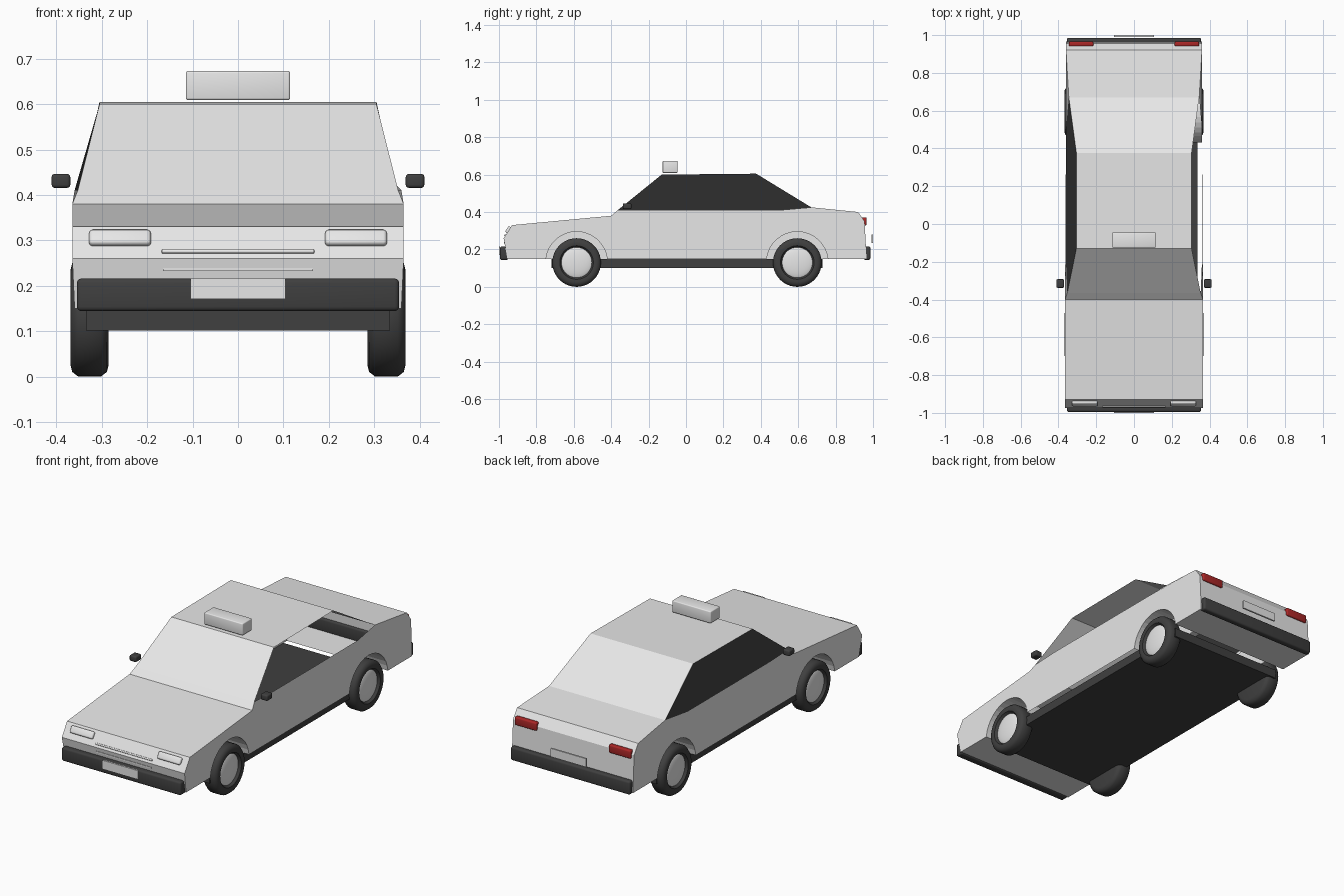
import bpy, bmesh, math
from mathutils import Matrix

if "Cube" in bpy.data.objects:
    bpy.data.objects.remove(bpy.data.objects["Cube"])


def material(name, rgb):
    m = bpy.data.materials.new(name)
    m.use_nodes = True
    m.diffuse_color = (*rgb, 1)
    m.node_tree.nodes["Principled BSDF"].inputs["Base Color"].default_value = (*rgb, 1)
    return m


PAINT = material("light grey paint", (0.8, 0.8, 0.8))
DARK = material("dark trim", (0.05, 0.05, 0.05))
GLASS = material("dark glass", (0.04, 0.04, 0.04))
RED = material("red lamp", (0.4, 0.02, 0.02))


def finish(bm, name, mats, smooth=False):
    mesh = bpy.data.meshes.new(name)
    bmesh.ops.recalc_face_normals(bm, faces=bm.faces)
    bm.to_mesh(mesh)
    bm.free()
    for m in mats:
        mesh.materials.append(m)
    ob = bpy.data.objects.new(name, mesh)
    bpy.context.collection.objects.link(ob)
    if smooth:
        bpy.ops.object.select_all(action="DESELECT")
        ob.select_set(True)
        bpy.context.view_layer.objects.active = ob
        bpy.ops.object.shade_smooth_by_angle(angle=math.radians(40))
    return ob


def box(name, center, size, mat, bevel=0.0, tilt=0.0):
    bm = bmesh.new()
    bmesh.ops.create_cube(bm, size=1)
    bmesh.ops.scale(bm, vec=size, verts=bm.verts)
    if bevel:
        bmesh.ops.bevel(bm, geom=bm.edges[:], offset=bevel, segments=3,
                        profile=0.5, affect="EDGES")
    bmesh.ops.transform(bm, matrix=Matrix.Translation(center) @ Matrix.Rotation(tilt, 4, "X"),
                        verts=bm.verts)
    return finish(bm, name, [mat], bevel > 0)


# Body shell: half width, y, z along the centre line from nose to tail
SECTION = [(0.36, -0.955, 0.15), (0.365, -0.975, 0.26), (0.365, -0.93, 0.33),
           (0.365, -0.40, 0.38), (0.353, -0.365, 0.41), (0.305, -0.13, 0.60),
           (0.305, 0.375, 0.605), (0.345, 0.67, 0.425), (0.36, 0.92, 0.40),
           (0.36, 0.955, 0.35), (0.36, 0.965, 0.15)]
BELT = [(0.36, -0.2, 0.41), (0.36, 0.5, 0.41)]
AXLES = (-0.585, 0.595)
HUB_Z, ARCH_R, WELL_X, SILL = 0.13, 0.165, 0.24, 0.15

bm = bmesh.new()
cache = {}


def vert(p):
    key = tuple(round(c, 4) for c in p)
    if key not in cache:
        cache[key] = bm.verts.new(p)
    return cache[key]


def face(points):
    return bm.faces.new([vert(p) for p in points])


def flip(p, s):
    return (p[0] * s, p[1], p[2])


def arch(y, x):
    start = math.asin((SILL - HUB_Z) / ARCH_R)
    steps = 16
    angles = [start + (math.pi - 2 * start) * i / steps for i in range(steps + 1)]
    return [(x, y + ARCH_R * math.cos(a), HUB_Z + ARCH_R * math.sin(a)) for a in angles]


for a, b in zip(SECTION, SECTION[1:]):
    face([a, b, flip(b, -1), flip(a, -1)])

for s in (1, -1):
    # Lower side with wheel openings
    lower = SECTION[:5] + BELT + SECTION[7:]
    for y in reversed(AXLES):
        lower += arch(y, 0.36)
    face([flip(p, s) for p in lower])
    # Wheel wells
    for y in AXLES:
        outer, inner = arch(y, 0.36), arch(y, WELL_X)
        for i in range(len(outer) - 1):
            face([flip(p, s) for p in (outer[i], outer[i + 1], inner[i + 1], inner[i])])
        face([flip(p, s) for p in inner])

# Undersides of the nose and tail
for end, y in ((SECTION[0], arch(AXLES[0], 0.36)[-1]), (SECTION[-1], arch(AXLES[1], 0.36)[0])):
    face([end, y, flip(y, -1), flip(end, -1)])
finish(bm, "body_shell", [PAINT])

# Side glass on the model's right; the left window is open
bm = bmesh.new()
cache = {}
face([flip(p, -1) for p in SECTION[4:8] + BELT[::-1]])
finish(bm, "right_side_glass", [GLASS])

box("floor_pan", (0, 0.005, 0.125), (0.67, 1.45, 0.048), DARK)

# Bumpers and plates
box("front_bumper", (0, -0.972, 0.18), (0.71, 0.046, 0.072), DARK, 0.01)
box("rear_bumper", (0, 0.968, 0.18), (0.71, 0.036, 0.072), DARK, 0.01)
box("front_plate", (0, -0.997, 0.193), (0.21, 0.006, 0.045), PAINT)
box("rear_plate", (0, 0.995, 0.257), (0.21, 0.009, 0.045), PAINT)

# Nose trim and lamps
NOSE_TILT = -math.atan2(0.045, 0.07)
box("grille_bar", (0, -0.966, 0.275), (0.336, 0.012, 0.009), PAINT, 0.003, NOSE_TILT)
box("lower_grille_bar", (0, -0.97, 0.236), (0.33, 0.008, 0.006), PAINT)
for side, s in (("left", 1), ("right", -1)):
    box(side + "_headlight", (0.26 * s, -0.948, 0.304), (0.136, 0.024, 0.038), PAINT, 0.008, NOSE_TILT)
    box(side + "_tail_light", (0.28 * s, 0.953, 0.35), (0.13, 0.026, 0.044), RED, 0.007)
    box(side + "_mirror", (0.39 * s, -0.315, 0.431), (0.041, 0.046, 0.031), DARK, 0.007)

# Roof sign
box("roof_sign", (0, -0.085, 0.641), (0.23, 0.08, 0.064), PAINT, 0.005)


def lathe(name, profile, center, mat):
    # Spin an (x, radius) outline about the axle
    bm = bmesh.new()
    vs = [bm.verts.new((x, 0, r)) for x, r in profile]
    edges = [bm.edges.new(pair) for pair in zip(vs, vs[1:])]
    bmesh.ops.spin(bm, geom=vs + edges, cent=(0, 0, 0), axis=(1, 0, 0),
                   angle=math.tau, steps=40)
    bmesh.ops.remove_doubles(bm, verts=bm.verts, dist=0.0001)
    bmesh.ops.translate(bm, vec=center, verts=bm.verts)
    return finish(bm, name, [mat], True)


# Wheels
TIRE = [(-0.042, 0), (-0.042, 0.105), (-0.038, 0.12), (-0.025, 0.13), (0.025, 0.13),
        (0.038, 0.12), (0.042, 0.105), (0.04, 0.09), (0.025, 0.08), (0.025, 0)]
DOME = [(0.022 + 0.016 * math.cos(a), 0.086 * math.sin(a))
        for a in (math.pi / 2 * i / 8 for i in range(9))]
for end, y in zip(("front", "rear"), AXLES):
    for side, s in (("left", 1), ("right", -1)):
        at = (0.327 * s, y, HUB_Z)
        lathe(f"{end}_{side}_tire", [(x * s, r) for x, r in TIRE], at, DARK)
        lathe(f"{end}_{side}_hubcap", [(x * s, r) for x, r in DOME], at, PAINT)
